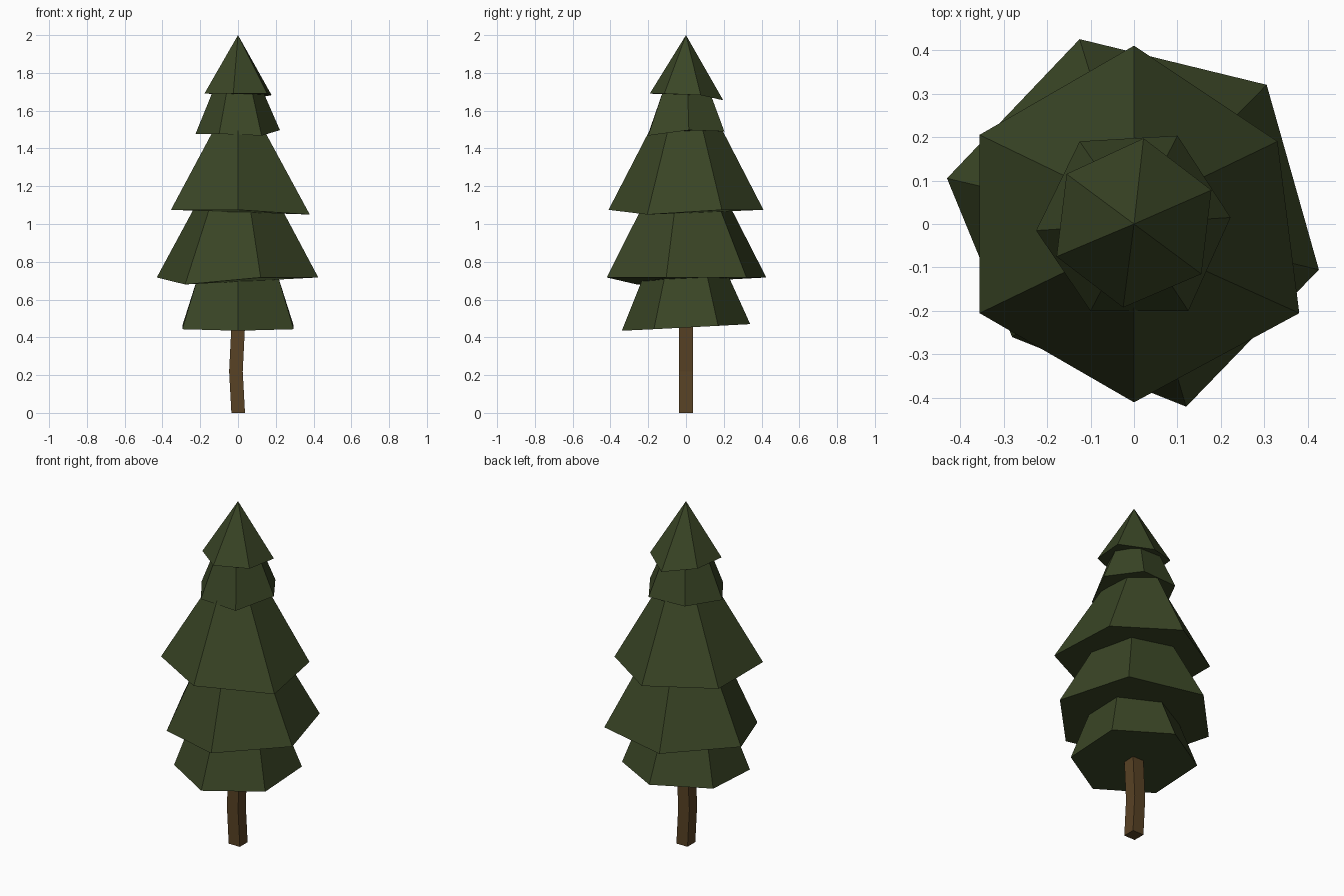
import bpy, bmesh

if "Cube" in bpy.data.objects:
    bpy.data.objects.remove(bpy.data.objects["Cube"])


def material(name, rgb):
    m = bpy.data.materials.new(name)
    m.diffuse_color = (*rgb, 1)
    m.use_nodes = True
    m.node_tree.nodes["Principled BSDF"].inputs["Base Color"].default_value = m.diffuse_color
    return m


GREEN = material("dark_pine_green", (0.042, 0.060, 0.019))
BROWN = material("bark_brown", (0.098, 0.054, 0.018))


def loft(name, rings, mat):
    """Skin a stack of rings and close both ends; a one-point ring makes a tip."""
    bm = bmesh.new()
    loops = [[bm.verts.new(p) for p in ring] for ring in rings]
    n = len(loops[0])
    for a, b in zip(loops, loops[1:]):
        for i in range(n):
            j = (i + 1) % n
            bm.faces.new((a[i], a[j], b[0]) if len(b) == 1 else (a[i], a[j], b[j], b[i]))
    for end in (loops[0], loops[-1]):
        if len(end) > 2:
            bm.faces.new(end)
    bmesh.ops.recalc_face_normals(bm, faces=bm.faces)
    me = bpy.data.meshes.new(name)
    bm.to_mesh(me)
    bm.free()
    me.materials.append(mat)
    ob = bpy.data.objects.new(name, me)
    bpy.context.collection.objects.link(ob)


def tier(name, rim, top_z, sx, sy):
    """Six-sided foliage skirt: uneven rim narrowing to a scaled copy at top_z."""
    top = [(x * sx, y * sy, top_z) for x, y, z in rim] if sx else [(0, 0, top_z)]
    loft(name, [rim, top], GREEN)


# Trunk: square post with a slight bend
h = 0.036
loft("trunk", [[(c + sx * h, sy * h, z) for sx, sy in ((-1, -1), (1, -1), (1, 1), (-1, 1))]
               for c, z in ((0.001, 0), (-0.011, 0.22), (0.001, 0.46))], BROWN)

# Foliage tiers, bottom to top
tier("foliage_bottom", [(0, -0.34, 0.435), (0.295, -0.17, 0.443), (0.295, 0.17, 0.461),
                        (0, 0.34, 0.47), (-0.295, 0.17, 0.461), (-0.295, -0.17, 0.443)],
     0.74, 0.70, 0.64)
tier("foliage_lower", [(0.12, -0.42, 0.717), (0.425, -0.105, 0.717), (0.305, 0.32, 0.717),
                       (-0.125, 0.425, 0.717), (-0.43, 0.105, 0.717), (-0.28, -0.26, 0.68)],
     1.10, 0.52, 0.54)
tier("foliage_middle", [(0, -0.41, 1.075), (0.38, -0.205, 1.05), (0.33, 0.19, 1.075),
                        (0, 0.41, 1.075), (-0.355, 0.205, 1.075), (-0.355, -0.205, 1.075)],
     1.52, 0.33, 0.44)
tier("foliage_upper", [(0.125, -0.2, 1.468), (0.222, 0.015, 1.497), (0.1, 0.203, 1.49),
                       (-0.125, 0.19, 1.49), (-0.225, -0.015, 1.477), (-0.1, -0.2, 1.477)],
     1.72, 0.56, 0.58)
tier("foliage_tip", [(0.155, -0.115, 1.69), (0.178, 0.078, 1.682), (0.022, 0.197, 1.655),
                     (-0.155, 0.115, 1.69), (-0.178, -0.075, 1.69), (-0.025, -0.192, 1.69)],
     2.0, 0, 0)
